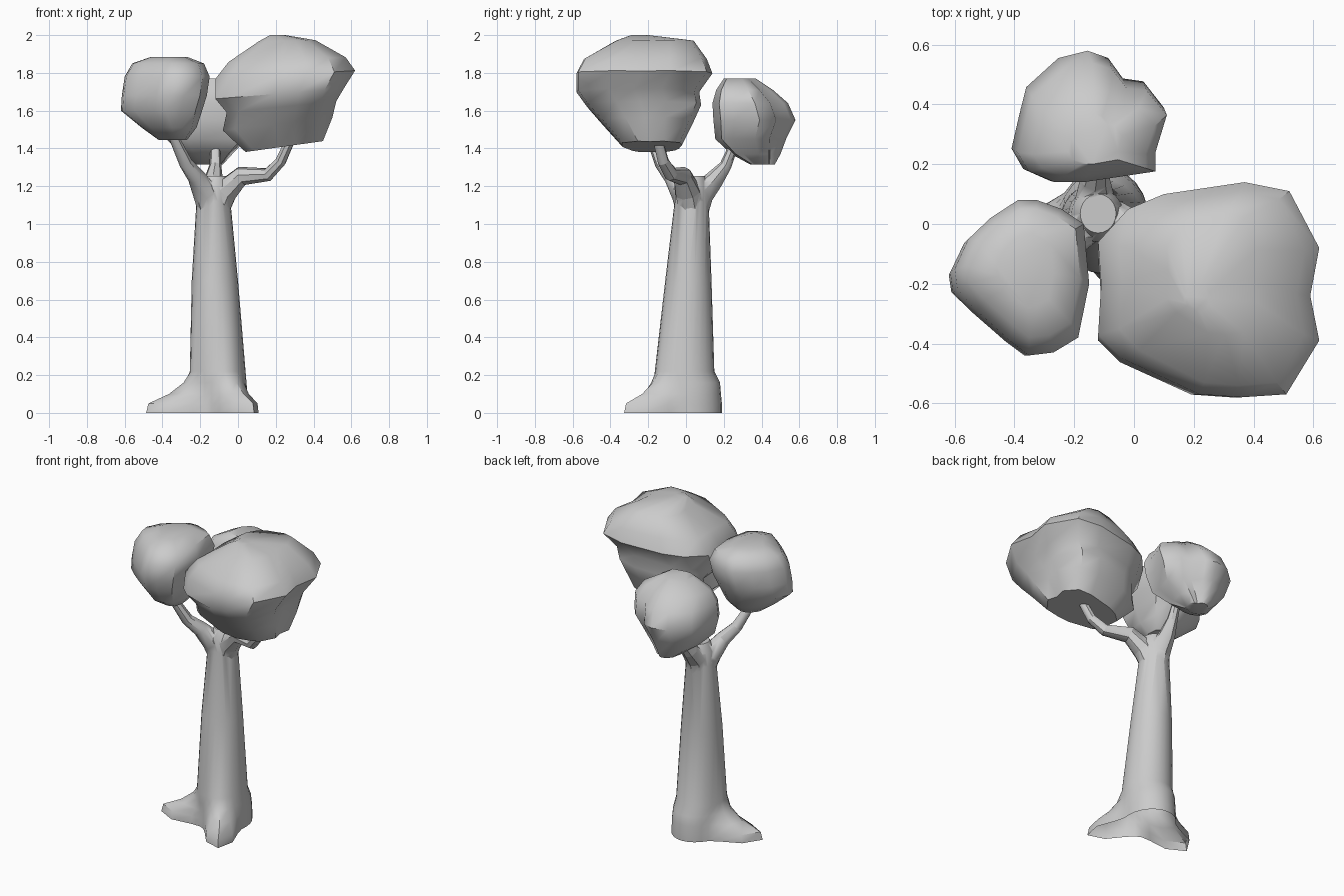
import bpy
import bmesh
from math import sin, cos, pi, radians, atan2

if "Cube" in bpy.data.objects:
    bpy.data.objects.remove(bpy.data.objects["Cube"])


def activate(obj):
    bpy.ops.object.select_all(action='DESELECT')
    obj.select_set(True)
    bpy.context.view_layer.objects.active = obj


def smooth(obj, angle):
    activate(obj)
    bpy.ops.object.shade_smooth_by_angle(angle=radians(angle))


def loft(name, outline, levels, tilt=0.0, flare=None):
    """Fit one plan outline into rings; each level is (z, xmin, xmax, ymin, ymax)."""
    xs, ys = [p[0] for p in outline], [p[1] for p in outline]
    unit = [((x - min(xs)) / (max(xs) - min(xs)) - .5, (y - min(ys)) / (max(ys) - min(ys)) - .5)
            for x, y in outline]
    n = len(unit)
    bm = bmesh.new()
    rings = []
    for i, (z, x0, x1, y0, y1) in enumerate(levels):
        ring = []
        for u, v in unit:
            a = atan2(v, u)
            ext = flare(a, z) if flare else 0.0
            dx = (x1 - x0) * u + ext * cos(a)
            dy = (y1 - y0) * v + ext * sin(a)
            dz = tilt * dx * (1 - i / (len(levels) - 1))
            ring.append(bm.verts.new(((x0 + x1) / 2 + dx, (y0 + y1) / 2 + dy, z + dz)))
        rings.append(ring)
    for lo, hi in zip(rings, rings[1:]):
        for k in range(n):
            m = (k + 1) % n
            bm.faces.new((lo[k], lo[m], hi[m], hi[k]))
    bm.faces.new(rings[0][::-1])
    bm.faces.new(rings[-1])
    bmesh.ops.recalc_face_normals(bm, faces=bm.faces[:])
    mesh = bpy.data.meshes.new(name)
    bm.to_mesh(mesh)
    bm.free()
    obj = bpy.data.objects.new(name, mesh)
    bpy.context.collection.objects.link(obj)
    smooth(obj, 45)
    return obj


def branch(name, points):
    """Closed tapered tube; each point is (x, y, z, radius)."""
    cu = bpy.data.curves.new(name, 'CURVE')
    cu.dimensions = '3D'
    cu.bevel_depth = 1.0
    cu.bevel_resolution = 2
    cu.use_fill_caps = True
    sp = cu.splines.new('POLY')
    sp.points.add(len(points) - 1)
    for p, (x, y, z, r) in zip(sp.points, points):
        p.co = (x, y, z, 1)
        p.radius = r
    obj = bpy.data.objects.new(name, cu)
    bpy.context.collection.objects.link(obj)
    activate(obj)
    bpy.ops.object.convert(target='MESH')
    obj = bpy.context.view_layer.objects.active
    bm = bmesh.new()
    bm.from_mesh(obj.data)
    bmesh.ops.remove_doubles(bm, verts=bm.verts[:], dist=1e-5)
    bmesh.ops.recalc_face_normals(bm, faces=bm.faces[:])
    bm.to_mesh(obj.data)
    bm.free()
    return obj


# Root lobes: one long root to the left, one towards the front
def root_flare(a, z):
    h = [(0, 1), (.05, .95), (.10, .5), (.16, .18), (.22, 0)]
    amount = 0
    for (z0, v0), (z1, v1) in zip(h, h[1:]):
        if z0 <= z <= z1:
            amount = v0 + (v1 - v0) * (z - z0) / (z1 - z0)
    lobes = ((195, .25), (300, .22))
    return amount * sum(r * max(0, cos(a - radians(d))) ** 12 for d, r in lobes)


# Trunk with flared base
circle = [(cos(2 * pi * k / 24), sin(2 * pi * k / 24)) for k in range(24)]
trunk = loft("trunk", circle, [
    (0.00, -.25, .05, -.16, .19),
    (0.05, -.25, .05, -.16, .19),
    (0.10, -.25, .05, -.16, .185),
    (0.16, -.25, .045, -.165, .18),
    (0.22, -.255, .04, -.165, .15),
    (0.70, -.245, .00, -.11, .135),
    (1.12, -.22, -.04, -.06, .12),
    (1.20, -.21, -.035, -.06, .12),
    (1.255, -.18, -.06, -.03, .10)], flare=root_flare)

# Three branches, fused into the trunk so nothing is left inside it
branches = [
    branch("right_branch", [(-.13, .04, 1.02, .065), (-.07, .01, 1.17, .07), (.02, -.02, 1.255, .052),
                            (.16, -.08, 1.262, .036), (.225, -.12, 1.33, .03), (.27, -.145, 1.43, .027)]),
    branch("left_branch", [(-.13, .03, 1.02, .065), (-.17, -.01, 1.16, .068), (-.22, -.07, 1.25, .048),
                           (-.275, -.13, 1.32, .036), (-.345, -.19, 1.47, .026)]),
    branch("back_branch", [(-.13, .04, 1.02, .065), (-.13, .08, 1.16, .068), (-.13, .15, 1.235, .05),
                           (-.12, .21, 1.31, .032), (-.12, .25, 1.41, .025)])]
for b in branches:
    mod = trunk.modifiers.new("join", 'BOOLEAN')
    mod.operation = 'UNION'
    mod.solver = 'EXACT'
    mod.object = b
    activate(trunk)
    bpy.ops.object.modifier_apply(modifier=mod.name)
    bpy.data.objects.remove(b)

# Leave the trunk open underneath
bm = bmesh.new()
bm.from_mesh(trunk.data)
bmesh.ops.delete(bm, geom=[f for f in bm.faces if all(v.co.z < .001 for v in f.verts)],
                 context='FACES')
bm.to_mesh(trunk.data)
bm.free()
smooth(trunk, 70)

# Large crown at the front right
loft("large_crown", [
    (.62, -.08), (.52, .11), (.37, .14), (.10, .10), (-.02, .05), (-.12, -.06), (-.11, -.20),
    (-.12, -.37), (-.04, -.45), (.22, -.57), (.36, -.58), (.51, -.57), (.62, -.39), (.59, -.24)], [
    (1.41, .04, .45, -.34, -.02),
    (1.53, -.08, .50, -.45, .04),
    (1.62, -.06, .52, -.53, .08),
    (1.69, -.12, .56, -.58, .07),
    (1.79, -.12, .62, -.58, .14),
    (1.87, -.05, .57, -.54, .11),
    (1.97, .11, .41, -.37, .04),
    (2.00, .17, .25, -.29, -.20)], tilt=.14)

# Small crown at the left
loft("left_crown", [
    (-.40, .08), (-.50, .02), (-.58, -.05), (-.63, -.15), (-.62, -.22), (-.55, -.29), (-.43, -.39),
    (-.36, -.44), (-.27, -.43), (-.18, -.38), (-.14, -.20), (-.16, 0), (-.24, .05), (-.33, .08)], [
    (1.445, -.42, -.27, -.26, -.10),
    (1.51, -.51, -.22, -.36, -.03),
    (1.60, -.62, -.19, -.41, .02),
    (1.68, -.615, -.165, -.44, .06),
    (1.78, -.60, -.15, -.44, .08),
    (1.85, -.56, -.18, -.38, .05),
    (1.885, -.46, -.27, -.28, -.03)])

# Small crown at the back
loft("back_crown", [
    (.11, .39), (.04, .48), (-.03, .49), (-.08, .56), (-.15, .585), (-.25, .56), (-.36, .46),
    (-.38, .38), (-.41, .25), (-.37, .18), (-.28, .14), (-.18, .14), (.07, .18), (.07, .25)], [
    (1.315, -.22, -.08, .34, .47),
    (1.37, -.30, -.03, .24, .50),
    (1.45, -.38, .05, .155, .53),
    (1.55, -.41, .10, .145, .58),
    (1.64, -.39, .11, .14, .54),
    (1.71, -.34, .07, .16, .46),
    (1.77, -.22, -.04, .20, .37)])
